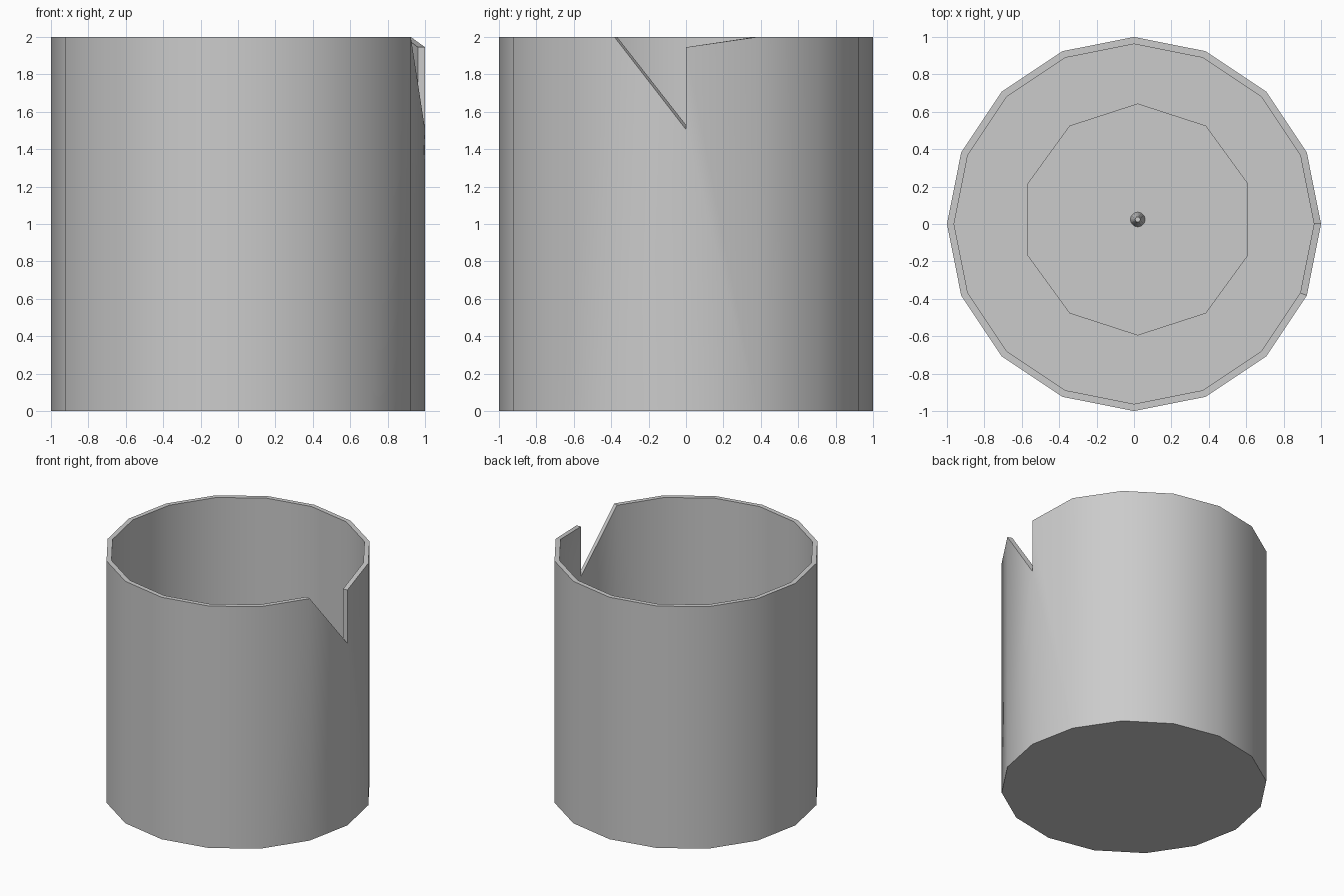
import bpy, bmesh
from math import cos, sin, pi

cube = bpy.data.objects.get("Cube")
if cube:
    bpy.data.objects.remove(cube, do_unlink=True)

grey = bpy.data.materials.new("light grey")
grey.use_nodes = True
color = (0.6, 0.6, 0.6, 1)
grey.diffuse_color = color
grey.node_tree.nodes["Principled BSDF"].inputs["Base Color"].default_value = color

SIDES = 16


def finish(bm, name):
    bmesh.ops.recalc_face_normals(bm, faces=bm.faces)
    mesh = bpy.data.meshes.new(name)
    bm.to_mesh(mesh)
    bm.free()
    mesh.materials.append(grey)
    obj = bpy.data.objects.new(name, mesh)
    bpy.context.collection.objects.link(obj)
    bpy.ops.object.select_all(action='DESELECT')
    obj.select_set(True)
    bpy.context.view_layer.objects.active = obj
    bpy.ops.object.shade_smooth_by_angle(angle=pi / 6)
    return obj


def shell(bm, radius, base, notch_z):
    """One skin of the jar: floor, walls and the broken corner at +x."""
    def ring(z, first):
        return [bm.verts.new((radius * cos(2 * pi * i / SIDES),
                              radius * sin(2 * pi * i / SIDES),
                              first if i == 0 else z)) for i in range(SIDES)]
    bottom = ring(base, base)
    top = ring(2, 1.945)
    notch = bm.verts.new((radius, 0, notch_z))
    bm.faces.new(bottom)
    bm.faces.new((bottom[0], bottom[1], top[1], top[0], notch))
    for i in range(1, SIDES - 1):
        bm.faces.new((bottom[i], bottom[i + 1], top[i + 1], top[i]))
    bm.faces.new((bottom[-1], bottom[0], notch, top[-1]))
    return top + [notch]


# Jar: two skins joined by the rim and the upright end of the notch
bm = bmesh.new()
outer = shell(bm, 1, 0, 1.505)
inner = shell(bm, 0.962, 0.04, 1.53)
for i in range(SIDES + 1):
    j = (i + 1) % (SIDES + 1)
    bm.faces.new((outer[i], outer[j], inner[j], inner[i]))
finish(bm, "jar")


def post(name, sides, r1, r2, z1, z2, turn):
    bm = bmesh.new()
    bmesh.ops.create_cone(bm, cap_ends=True, segments=sides,
                          radius1=r1, radius2=r2, depth=z2 - z1)
    obj = finish(bm, name)
    obj.location = (0.02, 0.024, (z1 + z2) / 2)
    obj.rotation_euler.z = turn
    return obj


# Candle block and its tapered wick
post("candle", 10, 0.62, 0.62, 0.04, 1.0, 0)
post("wick", 12, 0.04, 0.014, 1.0, 1.25, 0)
